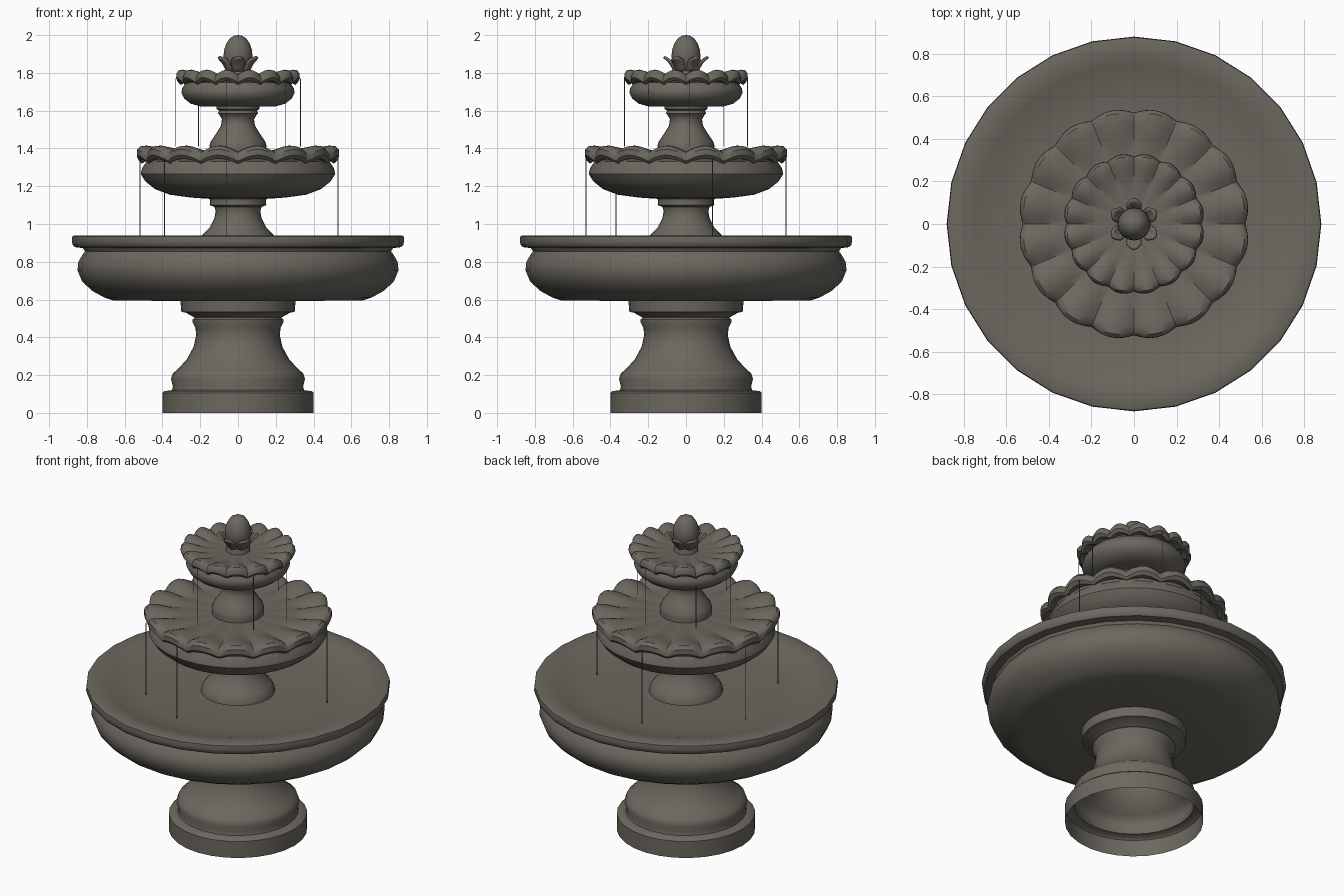
import bpy, bmesh, math

stone = bpy.data.materials.new("weathered_stone")
stone.diffuse_color = (0.15, 0.138, 0.115, 1)


def finish(name, bm, angle=40):
    bmesh.ops.remove_doubles(bm, verts=bm.verts, dist=0.0003)
    me = bpy.data.meshes.new(name)
    bm.to_mesh(me)
    bm.free()
    me.materials.append(stone)
    ob = bpy.data.objects.new(name, me)
    bpy.context.collection.objects.link(ob)
    bpy.ops.object.select_all(action='DESELECT')
    ob.select_set(True)
    bpy.context.view_layer.objects.active = ob
    bpy.ops.object.shade_smooth_by_angle(angle=math.radians(angle))
    return ob


def lathe(name, profile, steps=28, petals=0, dr=0.0, dz=0.0):
    """Spin (r, z[, scallop weight]) points; scallops pull grooves in and down."""
    bm = bmesh.new()
    rows = []
    for p in profile:
        r, z = p[:2]
        w = p[2] if len(p) > 2 else 0
        row = []
        for j in range(steps):
            a = 2 * math.pi * j / steps
            groove = 1 - abs(math.sin(petals * a / 2)) if petals else 0
            rr = r - w * dr * groove
            row.append(bm.verts.new((rr * math.cos(a), rr * math.sin(a), z - w * dz * groove)))
        rows.append(row)
    for lo, hi in zip(rows, rows[1:]):
        for j in range(steps):
            k = (j + 1) % steps
            bm.faces.new((lo[j], lo[k], hi[k], hi[j]))
    return finish(name, bm)


# Foot and main pedestal, open underneath
lathe("base_pedestal", [(.40, 0), (.40, .105), (.39, .115), (.35, .12), (.345, .14), (.355, .18),
      (.345, .21), (.32, .23), (.27, .285), (.235, .35), (.222, .41), (.225, .45), (.24, .48),
      (.24, .495), (.23, .505), (.275, .53), (.30, .535), (.305, .595)])

# Large basin with its shallow pool
lathe("main_basin", [(.20, .592), (.66, .595), (.71, .612), (.77, .645), (.825, .695), (.85, .755),
      (.845, .80), (.825, .835), (.81, .855), (.82, .872), (.865, .878), (.875, .89), (.88, .91),
      (.877, .935), (.865, .94), (.80, .94), (.75, .928), (.68, .905), (.55, .892), (.2, .885),
      (0, .885)])

# Lower column
lathe("lower_column", [(.215, .88), (.21, .91), (.19, .94), (.15, .98), (.125, 1.03), (.118, 1.07),
      (.125, 1.09), (.15, 1.10), (.147, 1.12), (.152, 1.14)])

# Middle scalloped bowl
lathe("middle_bowl", [(.10, 1.13), (.25, 1.14), (.36, 1.155), (.44, 1.185), (.49, 1.225),
      (.515, 1.265), (.508, 1.295), (.485, 1.33), (.49, 1.345, .3), (.525, 1.345, .8),
      (.543, 1.365, 1), (.542, 1.395, 1), (.525, 1.413, 1), (.49, 1.415, 1), (.43, 1.405, .9),
      (.37, 1.392, .5), (.32, 1.383), (0, 1.38)], 128, 16, .02, .032)

# Upper column
lathe("upper_column", [(.15, 1.375), (.152, 1.41), (.145, 1.435), (.115, 1.48), (.09, 1.52),
      (.085, 1.555), (.10, 1.58), (.107, 1.585), (.10, 1.60), (.115, 1.61), (.115, 1.63)])

# Top scalloped bowl
lathe("top_bowl", [(.08, 1.62), (.20, 1.623), (.25, 1.637), (.285, 1.665), (.30, 1.695),
      (.295, 1.72), (.275, 1.75), (.28, 1.757, .3), (.315, 1.757, .8), (.332, 1.775, 1),
      (.33, 1.80, 1), (.318, 1.815, 1), (.295, 1.817, 1), (.255, 1.807, .9), (.21, 1.792, .5),
      (.17, 1.782), (0, 1.775)], 128, 16, .015, .025)

# Bud finial
lathe("finial_bud", [(.07, 1.77), (.068, 1.80), (.06, 1.82), (.068, 1.85), (.077, 1.885),
      (.074, 1.92), (.062, 1.955), (.042, 1.985), (.02, 1.997), (0, 2.0)])

# Six leaves curling out around the bud
bm = bmesh.new()
for n in range(6):
    a0 = math.radians(90 + 60 * n)
    rows = []
    for r, z, half in [(.062, 1.80, .50), (.075, 1.825, .48), (.09, 1.85, .44),
                       (.108, 1.868, .36), (.122, 1.88, .16)]:
        rows.append([bm.verts.new(((r - .006 * t * t) * math.cos(a0 + half * t),
                                   (r - .006 * t * t) * math.sin(a0 + half * t), z))
                     for t in (-1, -.5, 0, .5, 1)])
    for lo, hi in zip(rows, rows[1:]):
        for j in range(4):
            bm.faces.new((lo[j], lo[j + 1], hi[j + 1], hi[j]))
leaves = finish("finial_leaves", bm)
mod = leaves.modifiers.new("thickness", 'SOLIDIFY')
mod.thickness = .012


# Thin water trickles falling from the bowl rims
def trickles(name, points, top, bottom):
    bm = bmesh.new()
    for x, y in points:
        ring = [[bm.verts.new((x + .0025 * math.cos(i * math.tau / 5),
                               y + .0025 * math.sin(i * math.tau / 5), z)) for i in range(5)]
                for z in (bottom, top)]
        for i in range(5):
            k = (i + 1) % 5
            bm.faces.new((ring[0][i], ring[0][k], ring[1][k], ring[1][i]))
    finish(name, bm)


trickles("lower_trickles", [(-.39, -.37), (-.06, -.53), (.53, .14), (-.52, .14), (-.06, .53)],
         1.35, .89)
trickles("upper_trickles", [(-.33, .02), (-.21, .2), (-.06, -.325), (.25, -.2), (.33, .02),
                            (.06, .325)], 1.77, 1.41)
